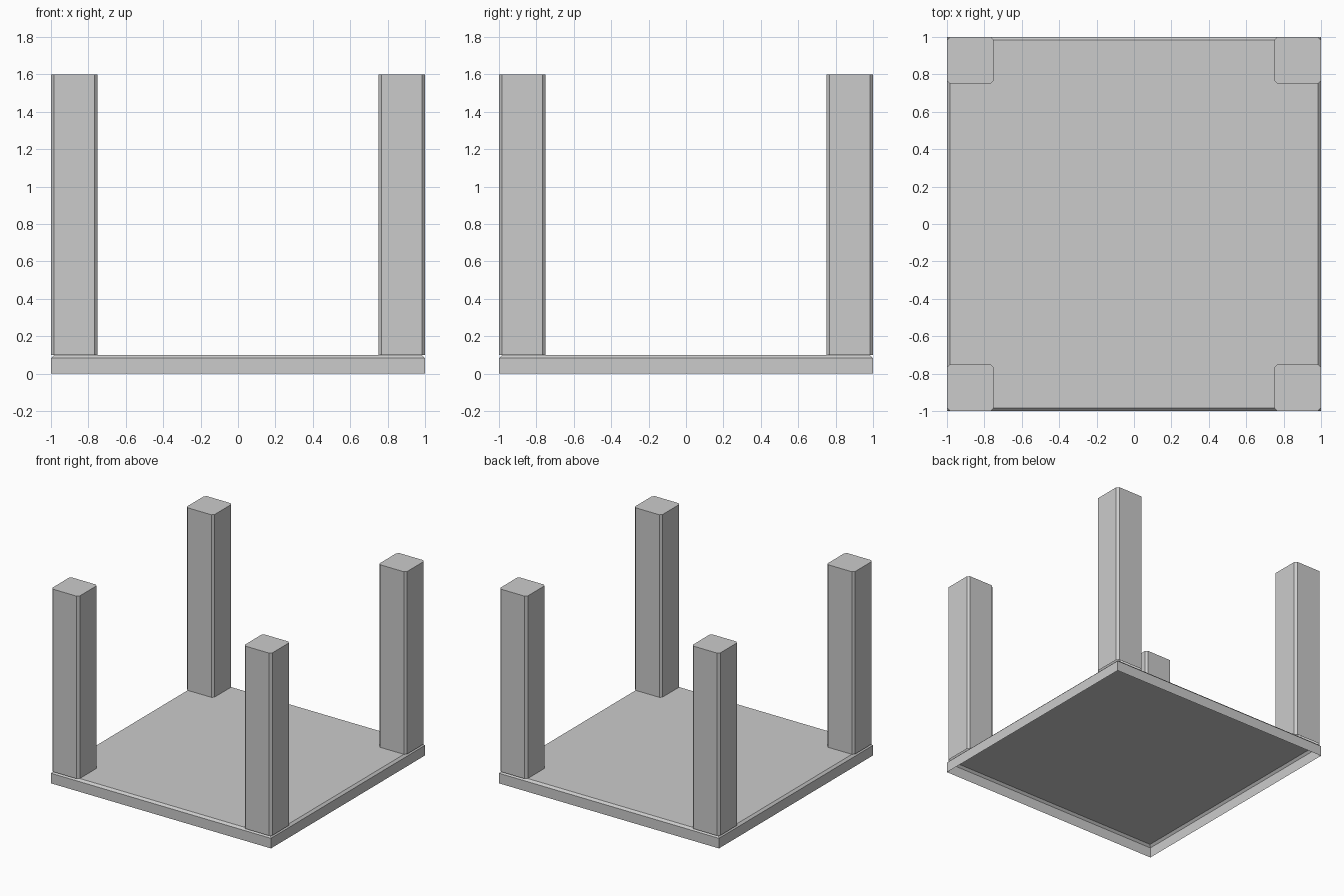
import bpy, bmesh

if "Cube" in bpy.data.objects:
    bpy.data.objects.remove(bpy.data.objects["Cube"])

BEVEL = 0.017


def open_box(name, centre, size, pick):
    """Box without a bottom face; edges chosen by pick(edge) are chamfered."""
    bm = bmesh.new()
    bmesh.ops.create_cube(bm, size=1.0)
    for v in bm.verts:
        v.co = [c + p * s for c, p, s in zip(centre, v.co, size)]
    bmesh.ops.bevel(bm, geom=[e for e in bm.edges if pick(e)],
                    offset=BEVEL, segments=1, affect='EDGES')
    bm.normal_update()
    bottom = [f for f in bm.faces if f.normal.z < -0.9]
    bmesh.ops.delete(bm, geom=bottom, context='FACES')
    mesh = bpy.data.meshes.new(name)
    bm.to_mesh(mesh)
    bm.free()
    obj = bpy.data.objects.new(name, mesh)
    bpy.context.collection.objects.link(obj)
    return obj


def is_top(e):
    return all(v.co.z > 0.09 for v in e.verts)


def is_vertical(e):
    return abs(e.verts[0].co.z - e.verts[1].co.z) > 0.5


# Thin square slab, hollow underneath, chamfered along its upper rim
open_box("table_top", (0, 0, 0.05), (2, 2, 0.1), is_top)

# Four square posts with chamfered vertical edges, flush with the corners
for y_name, y in (("front", -1), ("back", 1)):
    for x_name, x in (("left", -1), ("right", 1)):
        open_box(f"{y_name}_{x_name}_leg", (x * 0.875, y * 0.875, 0.85),
                 (0.25, 0.25, 1.5), is_vertical)
